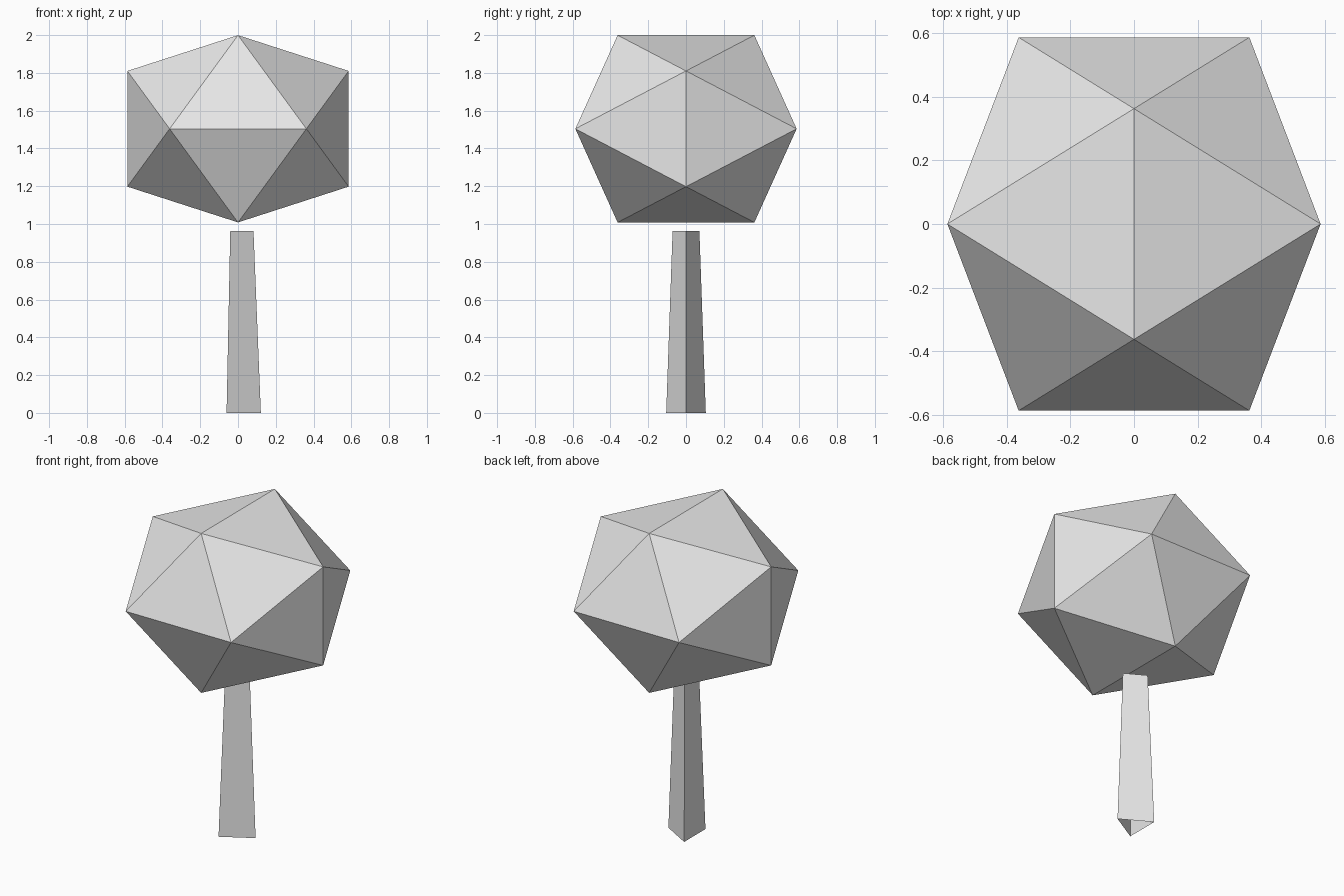
import bpy, bmesh
from math import cos, sin, tau, sqrt

if "Cube" in bpy.data.objects:
    bpy.data.objects.remove(bpy.data.objects["Cube"])

grey = bpy.data.materials.new("light_grey")
grey.diffuse_color = (0.8, 0.8, 0.8, 1)
grey.use_nodes = True
grey.node_tree.nodes["Principled BSDF"].inputs["Base Color"].default_value = grey.diffuse_color


def finish(name, bm):
    mesh = bpy.data.meshes.new(name)
    bm.to_mesh(mesh)
    bm.free()
    mesh.materials.append(grey)
    obj = bpy.data.objects.new(name, mesh)
    bpy.context.collection.objects.link(obj)
    return obj


# Foliage: icosahedron from three crossed golden rectangles, slightly flattened
HALF = 0.362
LONG = HALF * (1 + sqrt(5)) / 2
FLAT, CENTRE = 0.846, 1.504
bm = bmesh.new()
for s in (-1, 1):
    for t in (-1, 1):
        for x, y, z in ((0, s * HALF, t * LONG),
                        (s * HALF, t * LONG, 0),
                        (s * LONG, 0, t * HALF)):
            bm.verts.new((x, y, z * FLAT + CENTRE))
bmesh.ops.convex_hull(bm, input=bm.verts[:])
bmesh.ops.recalc_face_normals(bm, faces=bm.faces[:])
finish("foliage", bm)

# Trunk: tapered three-sided tube with open ends, one corner facing +x
bm = bmesh.new()
rings = [[bm.verts.new((r * cos(tau * i / 3), r * sin(tau * i / 3), z))
          for i in range(3)]
         for r, z in ((0.121, 0), (0.082, 0.962))]
for i in range(3):
    j = (i + 1) % 3
    bm.faces.new((rings[0][i], rings[0][j], rings[1][j], rings[1][i]))
finish("trunk", bm)
